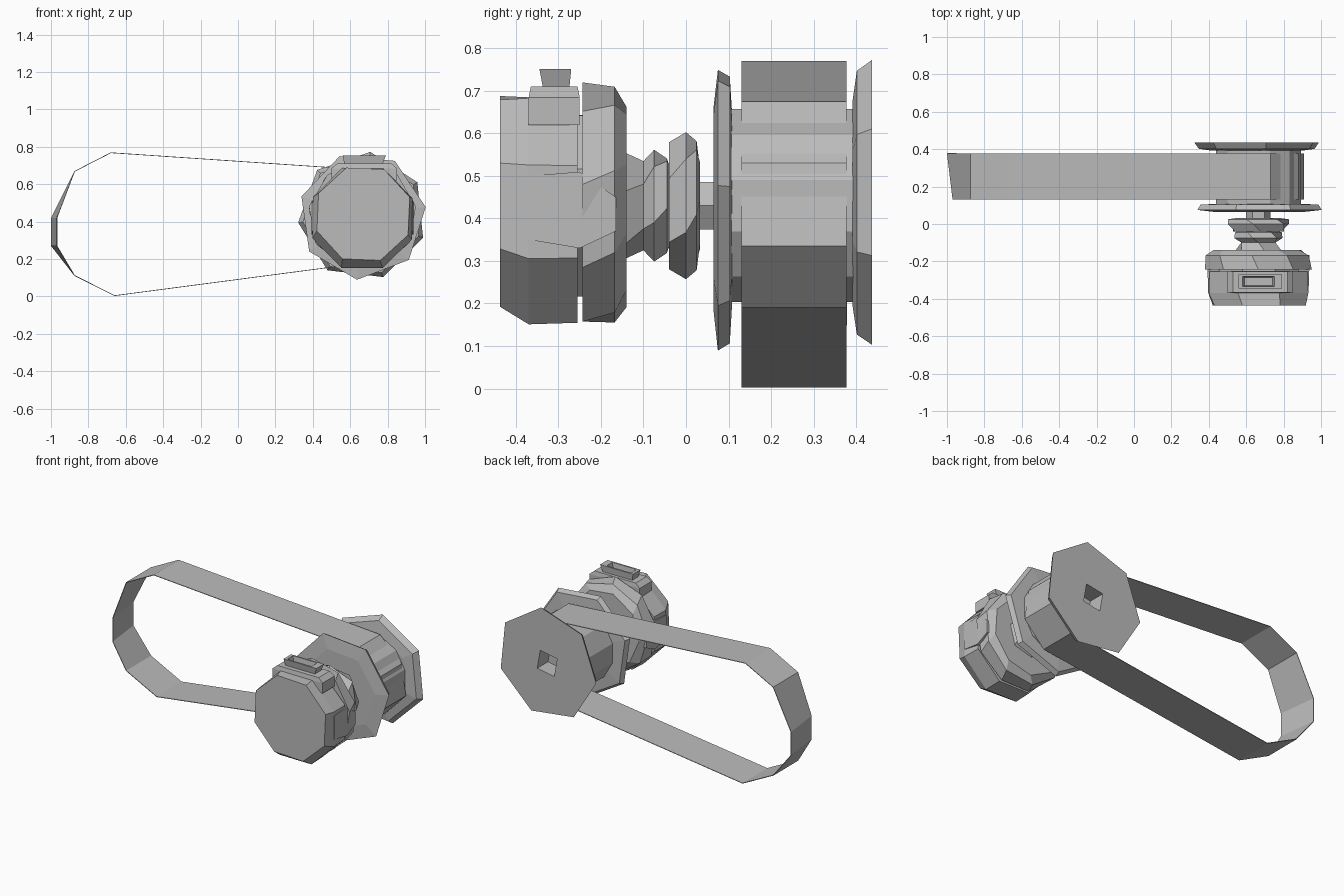
import bpy, bmesh
from math import sin, cos, radians

if "Cube" in bpy.data.objects:
    bpy.data.objects.remove(bpy.data.objects["Cube"])

grey = bpy.data.materials.new("metal grey")
grey.use_nodes = True
grey.diffuse_color = (0.5, 0.5, 0.5, 1)
grey.node_tree.nodes["Principled BSDF"].inputs["Base Color"].default_value = grey.diffuse_color

CX, CZ = 0.665, 0.43  # motor axis, running along y


def finish(name, bm):
    bmesh.ops.recalc_face_normals(bm, faces=bm.faces[:])
    mesh = bpy.data.meshes.new(name)
    bm.to_mesh(mesh)
    bm.free()
    mesh.materials.append(grey)
    obj = bpy.data.objects.new(name, mesh)
    bpy.context.collection.objects.link(obj)
    return obj


def loft(name, rings):
    """Skin rings of equal length and cap both ends."""
    bm = bmesh.new()
    loops = [[bm.verts.new(p) for p in ring] for ring in rings]
    n = len(loops[0])
    for a, b in zip(loops, loops[1:]):
        for i in range(n):
            j = (i + 1) % n
            bm.faces.new((a[i], a[j], b[j], b[i]))
    bm.faces.new(loops[0])
    bm.faces.new(loops[-1])
    return finish(name, bm)


def ring(y, r, n, phase, x=CX, z=CZ):
    angles = [radians(phase + 360 * i / n) for i in range(n)]
    return [(x + r * cos(a), y, z + r * sin(a)) for a in angles]


def turned(name, profile, n, phase, twist=0):
    return loft(name, [ring(y, r, n, phase + twist * i) for i, (y, r) in enumerate(profile)])


def rect(x0, x1, y0, y1, z):
    return [(x0, y0, z), (x1, y0, z), (x1, y1, z), (x0, y1, z)]


# Motor housing in two shells with a narrow gap
loft("motor_front_shell", [ring(-0.437, 0.264, 8, 20, 0.67, 0.44),
                           ring(-0.37, 0.288, 8, 22, 0.665, 0.418),
                           ring(-0.255, 0.284, 8, 22, 0.665, 0.418)])
turned("motor_core", [(-0.27, 0.23), (-0.23, 0.23)], 8, 22)
turned("motor_rear_shell", [(-0.243, 0.29), (-0.168, 0.282), (-0.14, 0.24)], 9, 10, 7)

# Terminal block on top, with an open socket
loft("terminal_base", [rect(0.5, 0.85, -0.37, -0.25, 0.62),
                       rect(0.5, 0.85, -0.37, -0.25, 0.685),
                       rect(0.53, 0.82, -0.365, -0.255, 0.71)])
loft("terminal_socket", [rect(0.57, 0.77, -0.335, -0.275, 0.7),
                         rect(0.56, 0.79, -0.345, -0.27, 0.752),
                         rect(0.58, 0.75, -0.335, -0.28, 0.752),
                         rect(0.59, 0.74, -0.33, -0.285, 0.715)])

# Wedge clips bridging the shells on both sides
for name, side in (("left_clip", 1), ("right_clip", -1)):
    def section(y, z0, z1, depth):
        inner, outer = CX + side * 0.2, CX + side * depth
        return [(inner, y, z0), (outer, y, z0), (outer, y, z1), (inner, y, z1)]
    loft(name, [section(-0.37, 0.35, 0.5, 0.268),
                section(-0.25, 0.33, 0.51, 0.272),
                section(-0.165, 0.37, 0.45, 0.272)])

# Stepped coupling and shaft
turned("coupling_nut", [(-0.145, 0.13), (-0.1, 0.105), (-0.075, 0.135),
                        (-0.045, 0.125), (-0.03, 0.09)], 6, 15, 14)
turned("coupling_disc", [(-0.04, 0.15), (0.0, 0.175), (0.025, 0.165), (0.033, 0.11)], 6, 25, 14)
turned("shaft", [(0.0, 0.065), (0.12, 0.065)], 6, 0)

# Pulley
turned("front_flange", [(0.065, 0.25), (0.075, 0.342), (0.103, 0.325), (0.108, 0.24)], 7, 8)
drum = turned("pulley_drum", [(0.1, 0.235), (0.42, 0.235)], 12, 15)
back = turned("back_flange", [(0.392, 0.25), (0.402, 0.32), (0.437, 0.345)], 7, 83)

# Square bore in the back of the pulley
bore = loft("bore_cutter", [ring(0.33, 0.085, 4, 55), ring(0.5, 0.085, 4, 55)])
bore.hide_render = True
bore.hide_viewport = True
for part in (drum, back):
    mod = part.modifiers.new("bore", "BOOLEAN")
    mod.operation = "DIFFERENCE"
    mod.object = bore
    mod.solver = "EXACT"
bpy.context.view_layer.update()
graph = bpy.context.evaluated_depsgraph_get()
for part in (drum, back):
    cut = bpy.data.meshes.new_from_object(part.evaluated_get(graph))
    part.modifiers.clear()
    part.data = cut
bpy.data.objects.remove(bore)

# Drive belt: shared path, with the free end slightly skewed between its two edges
path = [(0.73, 0.675), (0.88, 0.53), (0.91, 0.335), (0.77, 0.19), (-0.66, 0.002),
        (-0.875, 0.11), (-0.985, 0.27), (-0.985, 0.42), (-0.875, 0.67), (-0.68, 0.77)]
bm = bmesh.new()
edges = []
for y, skew in ((0.13, 0.015), (0.378, -0.015)):
    edges.append([bm.verts.new((x + (skew if x < -0.9 else 0), y, z)) for x, z in path])
for i in range(len(path)):
    j = (i + 1) % len(path)
    bm.faces.new((edges[0][i], edges[0][j], edges[1][j], edges[1][i]))
belt = finish("drive_belt", bm)
solid = belt.modifiers.new("thickness", "SOLIDIFY")
solid.thickness = 0.004
